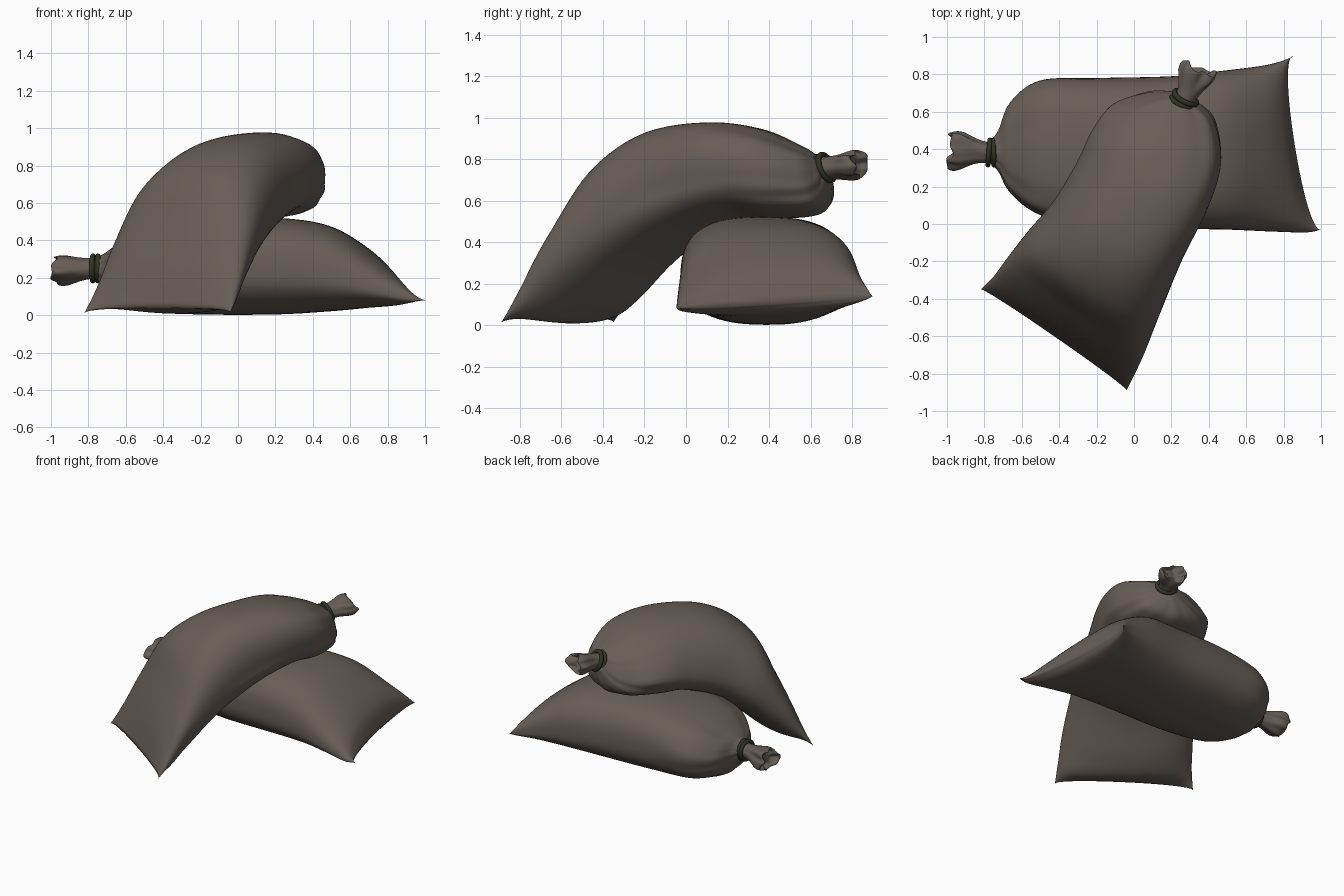
import bpy, bmesh, math
from mathutils import Vector

if "Cube" in bpy.data.objects:
    bpy.data.objects.remove(bpy.data.objects["Cube"])

N = 72       # points round a section
SUB = 8      # rings between stations


def material(name, rgb):
    m = bpy.data.materials.new(name)
    m.diffuse_color = (*rgb, 1)
    m.use_nodes = True
    m.node_tree.nodes["Principled BSDF"].inputs["Base Color"].default_value = m.diffuse_color
    return m


SACKCLOTH = material("brown sackcloth", (0.136, 0.110, 0.093))
CORD = material("dark olive cord", (0.030, 0.034, 0.015))


def spow(v, e):
    return math.copysign(abs(v) ** e, v)


def catmull(p0, p1, p2, p3, t):
    return 0.5 * (2 * p1 + (p2 - p0) * t + (2 * p0 - 5 * p1 + 4 * p2 - p3) * t * t
                  + (3 * p1 - p0 - 3 * p2 + p3) * t ** 3)


def finish(bm, name, mat):
    bmesh.ops.recalc_face_normals(bm, faces=bm.faces)
    me = bpy.data.meshes.new(name)
    bm.to_mesh(me)
    bm.free()
    me.materials.append(mat)
    for p in me.polygons:
        p.use_smooth = True
    ob = bpy.data.objects.new(name, me)
    bpy.context.collection.objects.link(ob)
    return ob


def skin(bm, rings):
    """Join consecutive closed rings with quads."""
    rows = [[bm.verts.new(p) for p in r] for r in rings]
    for a, b in zip(rows, rows[1:]):
        n = len(a)
        for i in range(n):
            j = (i + 1) % n
            bm.faces.new((a[i], a[j], b[j], b[i]))
    return rows


def sack_body(name, stations, phase, box):
    """Loft from the flat seam to the neck; a station is its left, right, top and bottom point."""
    st = [[Vector(p) for p in s] for s in stations]
    last = len(st) - 1
    rings = []
    for k in range(last * SUB + 1):
        i = min(k // SUB, last - 1)
        t = k / SUB - i
        ids = [max(i - 1, 0), i, i + 1, min(i + 2, last)]
        left, right, top, bot = [catmull(*[st[q][c] for q in ids], t) for c in range(4)]
        c = (left + right) / 2
        w = (right - left) / 2
        u = k / SUB
        # boxier in the middle, lens-shaped near the seam, round at the neck
        body = min(1, u / 3) * min(1, (last - u) / 3)
        ear = 0.08 * max(0, 1 - u)
        gather = max(0, 1 - (last - u) / 4) * min(1, 0.35 + (last - u))
        ring = []
        for n in range(N):
            a = 2 * math.pi * n / N
            s = math.sin(a)
            e = 1 - (box if s > 0 else 0.16) * body - ear
            off = w * spow(math.cos(a), e) + ((top - c) if s > 0 else (bot - c)) * abs(s) ** e
            fold = math.sin(8 * a + phase) + 0.6 * math.sin(13 * a + 2 * phase)
            ring.append(c + off * (1 + 0.036 * gather * fold))
        rings.append(ring)
    bm = bmesh.new()
    rows = skin(bm, rings)
    # flat sewn seam
    r = rows[0]
    for n in range(N // 2):
        vs = [r[n], r[n + 1], r[(N - n - 1) % N], r[(N - n) % N]]
        bm.faces.new(list(dict.fromkeys(vs)))
    bm.faces.new(rows[-1])
    return finish(bm, name, SACKCLOTH)


def frame(d):
    d = Vector(d).normalized()
    side = d.cross(Vector((0, 0, 1))).normalized()
    return d, side, side.cross(d)


def ruffle(name, base, end, wide, high, phase):
    """Crumpled flare of cloth beyond the tie."""
    base, end = Vector(base), Vector(end)
    d, side, up = frame(end - base)
    length = (end - base).length
    # (position along the flare, share of the flared size)
    prof = [(-.08, .0), (.1, .0), (.25, .1), (.4, .3), (.55, .6), (.7, .9), (.82, 1), (.92, .97),
            (1.0, .85), (1.0, .65), (.93, .4), (.85, .1), (.8, -.5)]
    rings = []
    for k, (t, f) in enumerate(prof):
        amp = min(1, max(0.15, t * 1.1))
        ring = []
        for n in range(N):
            a = 2 * math.pi * n / N
            pleat = 1 + amp * (0.09 * math.sin(5 * a + phase + 3 * t) + 0.1 * math.sin(3 * a - 2 * phase)
                               + 0.04 * math.sin(8 * a + phase))
            rim = 0.013 * amp * amp * (math.sin(2 * a + phase) + 0.7 * math.sin(5 * a + phase))
            rw = 0.055 + (wide - 0.055) * f
            rh = 0.055 + (high - 0.055) * f
            ring.append(base + d * (length * t + rim)
                        + side * (math.cos(a) * rw * pleat) + up * (math.sin(a) * rh * pleat))
        rings.append(ring)
    bm = bmesh.new()
    rows = skin(bm, rings)
    bm.faces.new(rows[0])
    bm.faces.new(rows[-1])
    return finish(bm, name, SACKCLOTH)


def cord(name, centre, axis, radius):
    """Two turns of cord wound round the neck."""
    d, side, up = frame(axis)
    rings_n, tube = 40, 10
    bm = bmesh.new()
    for shift, tilt in ((-0.013, 0.06), (0.013, -0.05)):
        rings = []
        for i in range(rings_n + 1):
            a = 2 * math.pi * i / rings_n
            out = side * math.cos(a) + up * math.sin(a)
            c = Vector(centre) + d * (shift + tilt * 0.07 * math.cos(a)) + out * radius
            rings.append([c + 0.014 * (out * math.cos(b) + d * math.sin(b))
                          for b in (2 * math.pi * j / tube for j in range(tube))])
        skin(bm, rings)
    bmesh.ops.remove_doubles(bm, verts=bm.verts, dist=1e-5)
    return finish(bm, name, CORD)


# lower sack, lying along x with its seam on the right
lower = [
    [(1.0, -.03, .08), (.85, .90, .14), (.86, .42, .13), (.86, .42, .10)],
    [(.92, -.045, .085), (.83, .885, .14), (.81, .42, .25), (.81, .42, .06)],
    [(.73, -.04, .13), (.71, .85, .16), (.68, .41, .37), (.68, .41, .04)],
    [(.50, -.03, .19), (.48, .82, .20), (.48, .40, .48), (.48, .40, .02)],
    [(.20, -.025, .23), (.20, .79, .22), (.20, .38, .52), (.20, .38, .004)],
    [(-.20, -.015, .24), (-.20, .78, .24), (-.20, .38, .51), (-.20, .38, .004)],
    [(-.50, .05, .24), (-.50, .765, .24), (-.50, .39, .45), (-.50, .39, .02)],
    [(-.66, .17, .23), (-.66, .65, .23), (-.66, .39, .365), (-.66, .39, .07)],
    [(-.725, .28, .24), (-.725, .50, .24), (-.72, .385, .325), (-.72, .385, .145)],
    [(-.765, .32, .25), (-.765, .445, .25), (-.765, .38, .31), (-.765, .38, .19)],
]
sack_body("lower_sack", lower, 0.4, 0.27)
ruffle("lower_sack_ruffle", (-.765, .38, .25), (-.98, .405, .24), .100, .078, 0.9)
cord("lower_sack_cord", (-.763, .382, .25), (-1, .03, 0), .066)

# upper sack, leaning over the lower one with its seam on the ground
upper = [
    [(-.82, -.35, .012), (-.04, -.89, .012), (-.42, -.605, .065), (-.42, -.605, .04)],
    [(-.75, -.28, .14), (0, -.81, .12), (-.38, -.56, .28), (-.36, -.50, .010)],
    [(-.675, -.18, .31), (.06, -.68, .30), (-.32, -.48, .51), (-.30, -.38, .08)],
    [(-.565, -.04, .48), (.15, -.45, .49), (-.24, -.37, .765), (-.19, -.18, .27)],
    [(-.425, .13, .57), (.26, -.18, .63), (-.11, -.16, .925), (-.03, .03, .43)],
    [(-.30, .34, .65), (.40, .12, .70), (.07, .12, .975), (.06, .26, .515)],
    [(-.22, .50, .68), (.46, .34, .70), (.17, .36, .945), (.13, .44, .515)],
    [(-.11, .635, .68), (.43, .54, .69), (.21, .55, .865), (.19, .63, .535)],
    [(.07, .695, .69), (.37, .625, .71), (.24, .625, .82), (.21, .695, .60)],
    [(.21, .69, .75), (.33, .64, .76), (.265, .64, .81), (.275, .695, .70)],
]
sack_body("upper_sack", upper, 1.7, 0.14)
ruffle("upper_sack_ruffle", (.27, .665, .755), (.345, .835, .775), .098, .066, 2.3)
cord("upper_sack_cord", (.27, .665, .755), (.4, .82, .35), .066)
